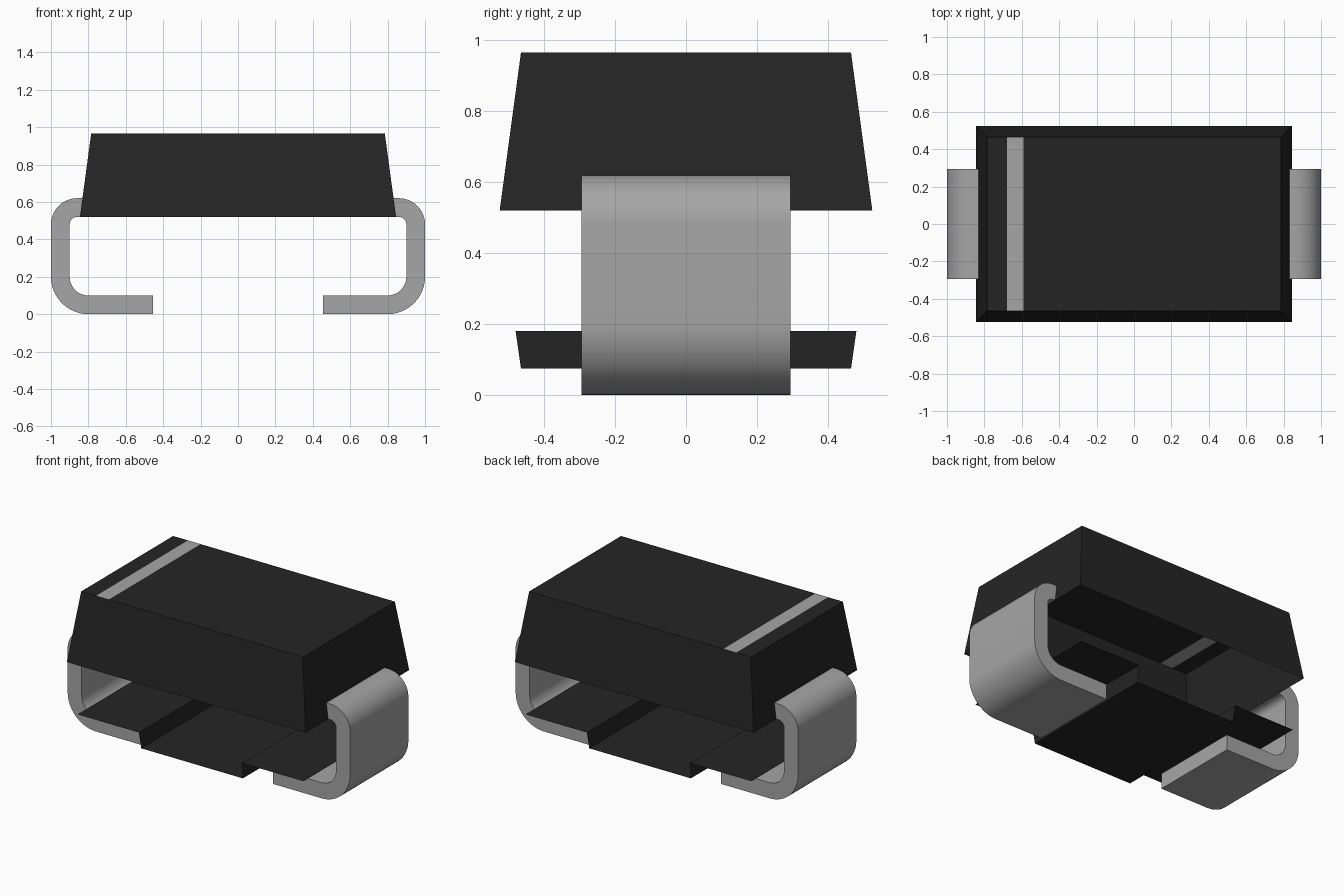
import bpy
import bmesh
from math import sin, cos, pi, radians

cube = bpy.data.objects.get("Cube")
if cube:
    bpy.data.objects.remove(cube, do_unlink=True)


def make_material(name, value):
    mat = bpy.data.materials.new(name)
    mat.use_nodes = True
    colour = (value, value, value, 1)
    mat.diffuse_color = colour
    mat.node_tree.nodes["Principled BSDF"].inputs["Base Color"].default_value = colour
    return mat


black = make_material("black plastic", 0.018)
grey = make_material("light grey metal", 0.38)


def finish(name, bm, *materials):
    mesh = bpy.data.meshes.new(name)
    bm.to_mesh(mesh)
    bm.free()
    for mat in materials:
        mesh.materials.append(mat)
    obj = bpy.data.objects.new(name, mesh)
    bpy.context.collection.objects.link(obj)
    return obj


# Upper body: tapered shell, open underneath, with a marking band in its top
RIM_Z, TOP_Z = 0.52, 0.965


def ring(bm, x, y, z):
    return [bm.verts.new((sx * x, sy * y, z))
            for sx, sy in ((-1, -1), (1, -1), (1, 1), (-1, 1))]


bm = bmesh.new()
rim = ring(bm, 0.845, 0.525, RIM_Z)
top = ring(bm, 0.785, 0.465, TOP_Z)
for i in range(4):
    j = (i + 1) % 4
    bm.faces.new((rim[i], rim[j], top[j], top[i]))
lid = bm.faces.new(top)
band = (-0.68, -0.59)
for x in band:
    lids = [f for f in bm.faces if f.normal.z > 0.9 or f is lid]
    edges = {e for f in lids for e in f.edges}
    bmesh.ops.bisect_plane(bm, geom=lids + list(edges),
                           plane_co=(x, 0, 0), plane_no=(1, 0, 0))
    bm.normal_update()
for f in bm.faces:
    if f.normal.z > 0.9 and band[0] < f.calc_center_median().x < band[1]:
        f.material_index = 1
finish("upper_body", bm, black, grey)

# Underside: stepped sheet with a lower centre between two raised ledges
bm = bmesh.new()
steps = [(-0.80, 0.48, 0.18), (-0.365, 0.48, 0.18), (-0.36, 0.465, 0.075),
         (0.36, 0.465, 0.075), (0.365, 0.48, 0.18), (0.80, 0.48, 0.18)]
rows = [(bm.verts.new((x, -y, z)), bm.verts.new((x, y, z))) for x, y, z in steps]
for (a, b), (c, d) in zip(rows, rows[1:]):
    bm.faces.new((a, b, d, c))
finish("underside", bm, black)


# Leads: bent strips of even thickness, mirrored to both ends
def arc(cx, cz, radius, start, end, count=12):
    return [(cx + radius * cos(start + (end - start) * i / count),
             cz + radius * sin(start + (end - start) * i / count))
            for i in range(count + 1)]


outer = [(0.455, 0)] + arc(0.8, 0.2, 0.2, -pi / 2, 0) \
    + arc(0.86, 0.48, 0.14, 0, pi / 2) + [(0.832, 0.62)]
inner = [(0.455, 0.1)] + arc(0.8, 0.2, 0.1, -pi / 2, 0) \
    + arc(0.86, 0.48, 0.04, 0, pi / 2) + [(0.845, 0.52)]
profile = outer + inner[::-1]

for name, side in (("left_lead", 1), ("right_lead", -1)):
    bm = bmesh.new()
    face = bm.faces.new([bm.verts.new((side * x, -0.295, z)) for x, z in profile])
    swept = bmesh.ops.extrude_face_region(bm, geom=[face])["geom"]
    bmesh.ops.translate(bm, vec=(0, 0.59, 0),
                        verts=[v for v in swept if isinstance(v, bmesh.types.BMVert)])
    bmesh.ops.recalc_face_normals(bm, faces=bm.faces)
    lead = finish(name, bm, grey)
    bpy.ops.object.select_all(action="DESELECT")
    lead.select_set(True)
    bpy.context.view_layer.objects.active = lead
    bpy.ops.object.shade_smooth_by_angle(angle=radians(30))
